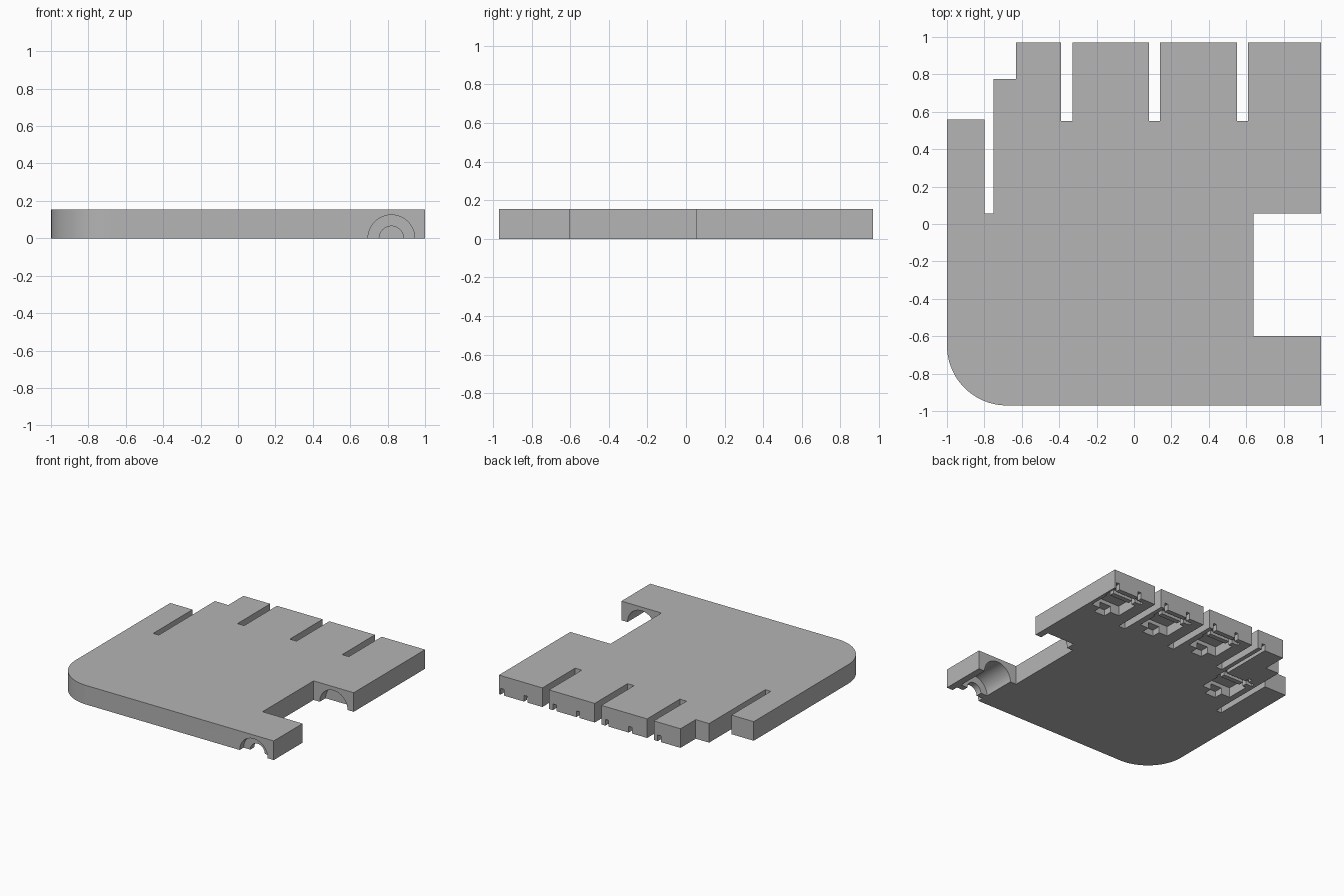
import bpy, bmesh, math
from mathutils import Matrix, Vector

if "Cube" in bpy.data.objects:
    bpy.data.objects.remove(bpy.data.objects["Cube"])

HEIGHT = 0.155

grey = bpy.data.materials.new("plain grey")
grey.use_nodes = True
colour = (0.46, 0.46, 0.46, 1)
grey.diffuse_color = colour
grey.node_tree.nodes["Principled BSDF"].inputs["Base Color"].default_value = colour


def add_object(name, bm):
    bmesh.ops.recalc_face_normals(bm, faces=bm.faces)
    mesh = bpy.data.meshes.new(name)
    bm.to_mesh(mesh)
    bm.free()
    mesh.materials.append(grey)
    obj = bpy.data.objects.new(name, mesh)
    bpy.context.collection.objects.link(obj)
    return obj


def prism(name, outline, height):
    bm = bmesh.new()
    base = bm.faces.new([bm.verts.new((x, y, 0)) for x, y in outline])
    top = bmesh.ops.extrude_face_region(bm, geom=[base])["geom"]
    verts = [g for g in top if isinstance(g, bmesh.types.BMVert)]
    bmesh.ops.translate(bm, verts=verts, vec=(0, 0, height))
    return add_object(name, bm)


def box_cutter(x0, x1, y0, y1, depth):
    bm = bmesh.new()
    size = Vector((abs(x1 - x0), y1 - y0, depth + 0.1, 1))
    centre = Vector(((x0 + x1) / 2, (y0 + y1) / 2, (depth - 0.1) / 2))
    bmesh.ops.create_cube(bm, size=1, matrix=Matrix.Translation(centre) @ Matrix.Diagonal(size))
    return add_object("box_cutter", bm)


def round_cutter(radius, y0, y1):
    bm = bmesh.new()
    place = Matrix.Translation((0.82, (y0 + y1) / 2, 0)) @ Matrix.Rotation(math.pi / 2, 4, "X")
    bmesh.ops.create_cone(bm, cap_ends=True, segments=48, radius1=radius,
                          radius2=radius, depth=y1 - y0, matrix=place)
    return add_object("round_cutter", bm)


# Flat palm plate with one rounded corner, a side notch and a stepped back edge
r = 0.32
corner = [(-1 + r - r * math.cos(t), -0.97 + r - r * math.sin(t))
          for t in (math.pi / 2 * i / 20 for i in range(21))]
outline = corner + [
    (1, -0.97), (1, -0.6), (0.64, -0.6), (0.64, 0.055), (1, 0.055), (1, 0.97),
    (-0.63, 0.97), (-0.63, 0.775), (-0.75, 0.775), (-0.75, 0.055),
    (-0.8, 0.055), (-0.8, 0.56), (-1, 0.56)]
plate = prism("palm_plate", outline, HEIGHT)

# Slots through the back edge
cutters = [box_cutter(x - 0.03, x + 0.03, 0.55, 1.1, 0.3) for x in (0.58, 0.11, -0.36)]

# Hinge pockets in the underside, the last one set further forward
for i in range(4):
    edge = 1.02 - 0.47 * i
    shift = -0.4 if i == 3 else 0
    back = 1.1 if i < 3 else 0.57

    def pocket(near, far, y0, y1, depth):
        cutters.append(box_cutter(edge - far, edge - near, y0, y1, depth))

    pocket(0.05, 0.31, 0.67 + shift, 0.86 + shift, 0.08)
    pocket(0.13, 0.23, 0.6 + shift, 0.69 + shift, 0.05)
    pocket(0.04, 0.33, 0.9 + shift, 0.93 + shift, 0.03)
    pocket(0.035, 0.065, 0.84 + shift, 1.1, 0.05)
    pocket(0.245, 0.275, 0.84 + shift, back, 0.05)

# Half-round bearing seats under the side notch
cutters += [round_cutter(0.125, -1.1, -0.92), round_cutter(0.065, -0.95, -0.84),
            round_cutter(0.125, -0.87, -0.5), round_cutter(0.125, -0.1, 0.13)]

bpy.context.view_layer.objects.active = plate
for cutter in cutters:
    cutter.hide_render = True
    cut = plate.modifiers.new("cut", "BOOLEAN")
    cut.operation = "DIFFERENCE"
    cut.solver = "EXACT"
    cut.object = cutter
    bpy.ops.object.modifier_apply(modifier=cut.name)
    bpy.data.objects.remove(cutter)

bpy.ops.object.select_all(action="DESELECT")
plate.select_set(True)
bpy.ops.object.shade_smooth_by_angle(angle=math.radians(30))
